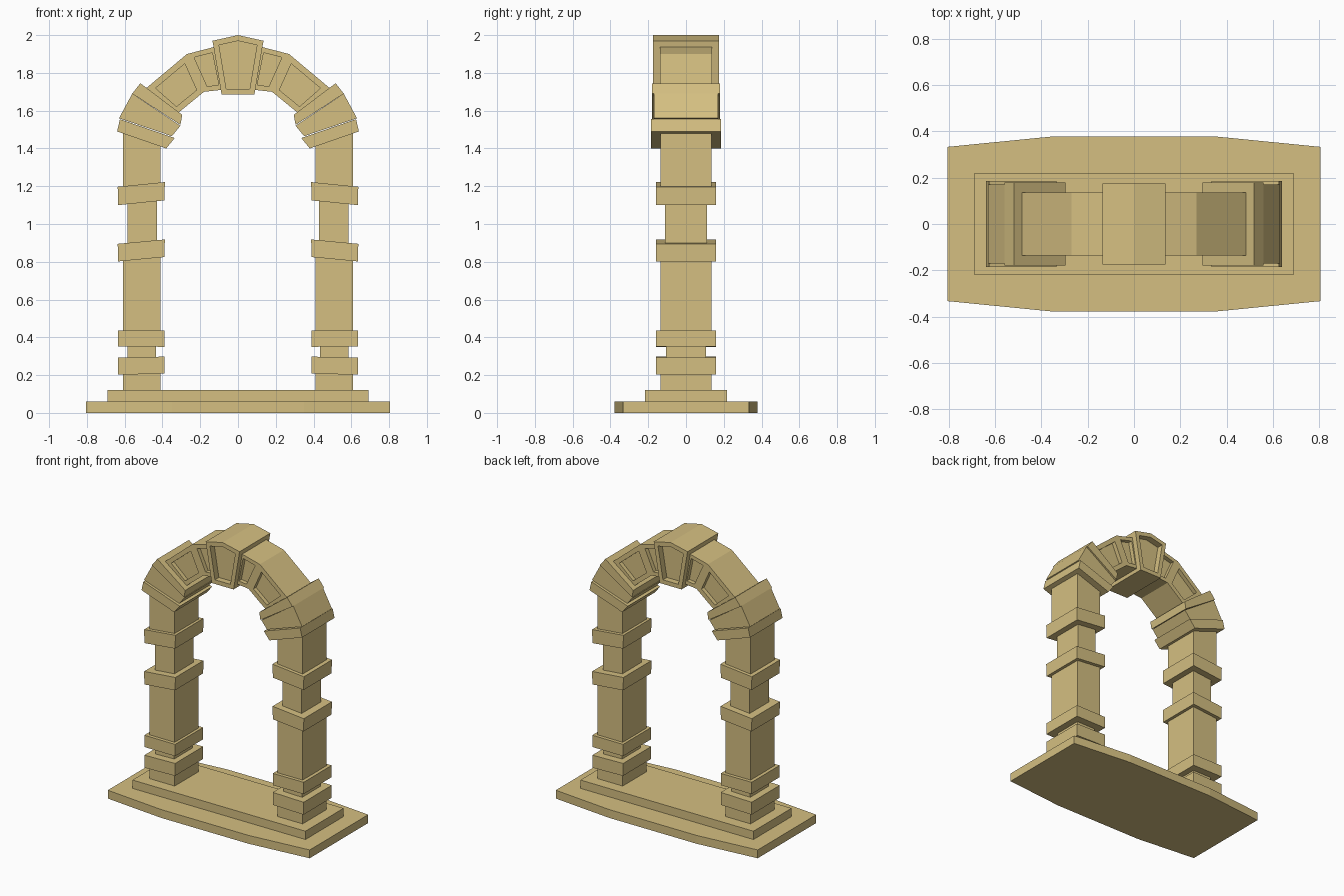
import bpy, bmesh
from mathutils import Vector

if "Cube" in bpy.data.objects:
    bpy.data.objects.remove(bpy.data.objects["Cube"])

stone = bpy.data.materials.new("sandstone")
stone.diffuse_color = (0.66, 0.52, 0.22, 1)
stone.use_nodes = True
stone.node_tree.nodes["Principled BSDF"].inputs["Base Color"].default_value = stone.diffuse_color


def finish(name, bm, mirror):
    bmesh.ops.recalc_face_normals(bm, faces=bm.faces[:])
    me = bpy.data.meshes.new(name)
    bm.to_mesh(me)
    bm.free()
    me.materials.append(stone)
    ob = bpy.data.objects.new(name, me)
    bpy.context.collection.objects.link(ob)
    if mirror:
        ob.modifiers.new("Mirror", 'MIRROR').use_mirror_merge = False
    return ob


def extrude(bm, pts, vec):
    face = bm.faces.new([bm.verts.new(p) for p in pts])
    r = bmesh.ops.extrude_face_region(bm, geom=[face], use_keep_orig=True)
    bmesh.ops.translate(bm, vec=vec, verts=[v for v in r["geom"] if isinstance(v, bmesh.types.BMVert)])
    bmesh.ops.recalc_face_normals(bm, faces=bm.faces[:])


def prism(name, profile, half, margin=0, depth=0, mirror=True):
    """XZ profile extruded through y, with optional sunk panels front and back."""
    bm = bmesh.new()
    extrude(bm, [(x, -half, z) for x, z in profile], (0, 2 * half, 0))
    if margin:
        panels = [f for f in bm.faces if abs(f.normal.y) > 0.9]
        bmesh.ops.inset_individual(bm, faces=panels, thickness=margin, use_even_offset=True)
        for f in bmesh.ops.extrude_discrete_faces(bm, faces=panels)["faces"]:
            f.normal_update()
            shift = Vector((0, -depth if f.calc_center_median().y > 0 else depth, 0))
            bmesh.ops.translate(bm, vec=shift, verts=f.verts[:])
    return finish(name, bm, mirror)


def box(name, x0, x1, z0, z1, half, drop=0, mirror=True):
    """Block whose outer end is lowered by drop."""
    s = drop * 0.12
    return prism(name, [(x0, z0), (x1 - s, z0 - drop), (x1, z1 - drop), (x0 - s, z1)], half, mirror=mirror)


# Stepped base
bm = bmesh.new()
outline = [(-.805, -.333), (-.35, -.378), (.35, -.378), (.805, -.333),
           (.805, .333), (.35, .378), (-.35, .378), (-.805, .333)]
extrude(bm, [(x, y, 0) for x, y in outline], (0, 0, .06))
finish("base_slab", bm, False)
box("base_step", -.69, .69, .06, .12, .217, mirror=False)

# Pillars: shafts and narrow necks
box("pillar_foot", .41, .61, .12, .22, .135)
box("lower_neck", .435, .585, .28, .36, .105)
box("lower_shaft", .41, .61, .42, .86, .135)
box("middle_neck", .43, .585, .86, 1.16, .11)
prism("upper_shaft", [(.41, 1.16), (.61, 1.16), (.61, 1.50), (.41, 1.46)], .135)

# Pillar bands
box("foot_band", .39, .635, .208, .298, .16, .006)
box("lower_band", .39, .635, .35, .435, .16, -.001)
box("middle_band", .39, .637, .825, .918, .16, .023)
box("upper_band", .39, .637, 1.125, 1.222, .16, .025)

# Springing stones at the top of each pillar
prism("springer_lower", [(.38, 1.40), (.64, 1.49), (.625, 1.555), (.335, 1.455)], .185)
prism("springer_middle", [(.35, 1.465), (.63, 1.56), (.56, 1.69), (.305, 1.52)], .17)
prism("springer_upper", [(.305, 1.525), (.56, 1.69), (.517, 1.745), (.295, 1.578)], .18)

# Arch stones with sunk panels
prism("arch_stone_long", [(.327, 1.58), (.485, 1.72), (.27, 1.90), (.18, 1.70)], .137, .032, .03)
prism("arch_stone_short", [(.18, 1.70), (.27, 1.90), (.115, 1.94), (.07, 1.712)], .137, .027, .03)
prism("keystone", [(-.087, 1.685), (.087, 1.685), (.135, 1.97), (0, 2.0), (-.135, 1.97)],
      .175, .03, .045, mirror=False)
